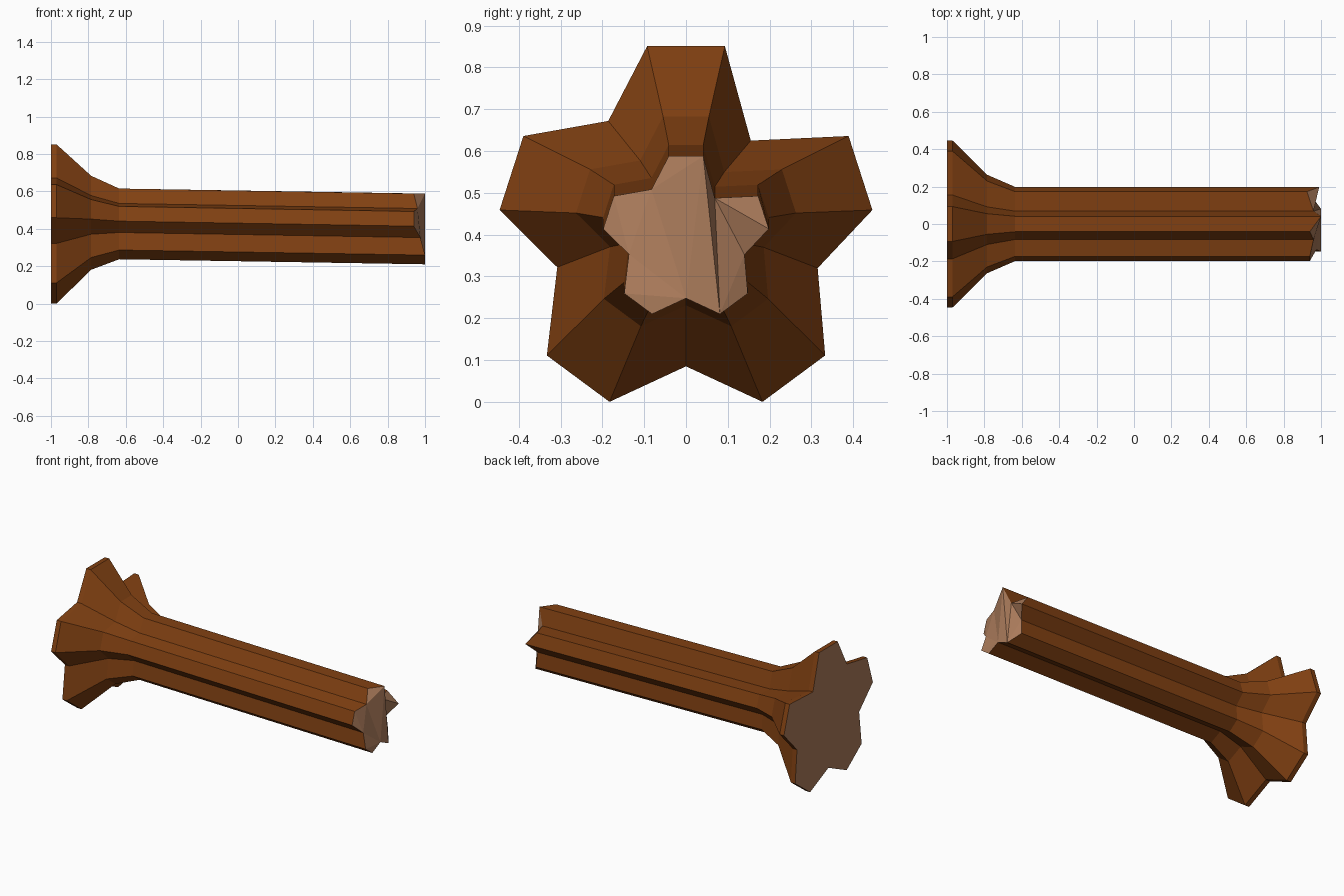
import bpy, bmesh

if "Cube" in bpy.data.objects:
    bpy.data.objects.remove(bpy.data.objects["Cube"])

def material(name, rgb):
    m = bpy.data.materials.new(name)
    m.diffuse_color = (*rgb, 1)
    m.use_nodes = True
    m.node_tree.nodes["Principled BSDF"].inputs["Base Color"].default_value = m.diffuse_color
    return m

bark = material("brown bark", (0.22, 0.052, 0.006))
wood = material("pale cut wood", (0.41, 0.2, 0.105))

# Five-lobed section (y, z) about the trunk axis: two corners and a notch per lobe
section = [(-.093, .439), (.093, .439), (.155, .213),
           (.389, .224), (.446, .047), (.315, -.092),
           (.333, -.301), (.183, -.412), (0, -.327),
           (-.183, -.412), (-.333, -.301), (-.308, -.09),
           (-.446, .047), (-.389, .224), (-.186, .26)]
# Rings along the log: x, scale, axis height
rings = [(-1, 1, .412), (-.97, 1, .412), (-.785, .59, .424),
         (-.635, .444, .42), (1, .444, .393)]
# How far each corner of the broken end is set back
setback = [.06, 0, .04, .075, .01, .055, .05, 0, 0, 0, 0, .025, .06, .06, .04]

bm = bmesh.new()
loops = []
for x, s, h in rings:
    loops.append([bm.verts.new((x, y * s, h + z * s)) for y, z in section])
for v, d in zip(loops[-1], setback):
    v.co.x -= d

# Bark sides
n = len(section)
for a, b in zip(loops, loops[1:]):
    for i in range(n):
        j = (i + 1) % n
        bm.faces.new((a[i], a[j], b[j], b[i]))

# Flat root cut, and broken end folded along a line from lobe to lobe
end = loops[-1]
caps = [bm.faces.new(loops[0]), bm.faces.new(end[1:8]), bm.faces.new(end[7:] + end[:2])]
for f in caps:
    f.material_index = 1
bmesh.ops.recalc_face_normals(bm, faces=bm.faces)
bmesh.ops.triangulate(bm, faces=caps[1:])

mesh = bpy.data.meshes.new("fallen_log")
bm.to_mesh(mesh)
bm.free()
mesh.materials.append(bark)
mesh.materials.append(wood)
log = bpy.data.objects.new("fallen_log", mesh)
bpy.context.collection.objects.link(log)
